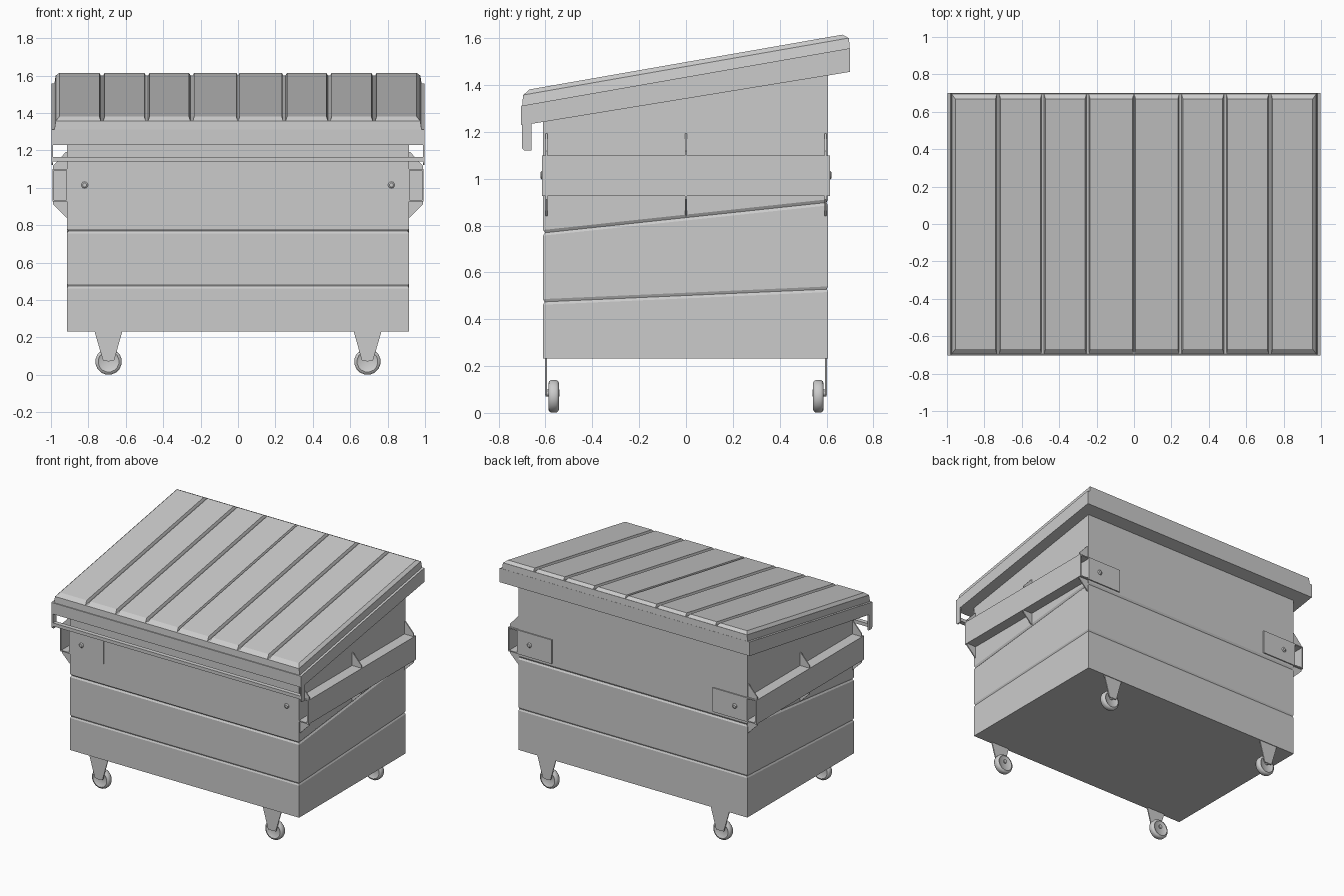
import bpy, bmesh, math

if "Cube" in bpy.data.objects:
    bpy.data.objects.remove(bpy.data.objects["Cube"])


def loft(name, rings, mirror="", smooth=False):
    """Skin a stack of equal-length rings, cap both ends, mirror about the world axes."""
    bm = bmesh.new()
    vs = [[bm.verts.new(p) for p in r] for r in rings]
    n = len(rings[0])
    for a, b in zip(vs, vs[1:]):
        for i in range(n):
            j = (i + 1) % n
            bm.faces.new((a[i], a[j], b[j], b[i]))
    bm.faces.new(vs[0])
    bm.faces.new(vs[-1])
    bmesh.ops.recalc_face_normals(bm, faces=bm.faces)
    me = bpy.data.meshes.new(name)
    bm.to_mesh(me)
    bm.free()
    ob = bpy.data.objects.new(name, me)
    bpy.context.collection.objects.link(ob)
    if mirror:
        m = ob.modifiers.new("mirror", "MIRROR")
        m.use_axis = ("x" in mirror, "y" in mirror, False)
        m.use_mirror_merge = False
    if smooth:
        bpy.ops.object.select_all(action="DESELECT")
        bpy.context.view_layer.objects.active = ob
        ob.select_set(True)
        bpy.ops.object.shade_smooth_by_angle(angle=math.radians(40))
    return ob


def rect(x0, x1, y0, y1, zf, zb):
    """Rectangle in plan, height zf along the front edge and zb along the back."""
    return [(x0, y0, zf), (x1, y0, zf), (x1, y1, zb), (x0, y1, zb)]


def box(name, x0, x1, y0, y1, z0, z1, mirror=""):
    return loft(name, [rect(x0, x1, y0, y1, z, z) for z in (z0, z1)], mirror)


def prism_x(name, yz, x0, x1, mirror=""):
    return loft(name, [[(x, y, z) for y, z in yz] for x in (x0, x1)], mirror)


def prism_y(name, xz, y0, y1, mirror=""):
    return loft(name, [[(x, y, z) for x, z in xz] for y in (y0, y1)], mirror)


def lathe_y(name, cx, cz, profile, n=16, mirror="xy", smooth=True):
    """Round part about a y axis; profile is (y, radius)."""
    ang = [2 * math.pi * (i + 0.5) / n for i in range(n)]
    return loft(name, [[(cx + r * math.cos(a), y, cz + r * math.sin(a)) for a in ang]
                       for y, r in profile], mirror, smooth)


# Body: tapered heights front to back with two creased grooves
def body_ring(zf, zb, d=0.0):
    return rect(-0.915 + d, 0.915 - d, -0.61 + d, 0.607 - d, zf, zb)


loft("bin_body", [body_ring(0.232, 0.232),
                  body_ring(0.462, 0.516), body_ring(0.474, 0.528, 0.006), body_ring(0.486, 0.54),
                  body_ring(0.757, 0.886), body_ring(0.769, 0.898, 0.008), body_ring(0.781, 0.912),
                  body_ring(1.27, 1.48)])

# Sloped rim skirt under the lid
prism_x("rim_skirt", [(-0.704, 1.311), (-0.704, 1.23), (-0.655, 1.235),
                      (0.70, 1.456), (0.70, 1.557)], -0.998, 0.998)


# Lid: slab with eight raised panels separated by grooves
def lid_ring(x0, x1, y, h):
    z = lambda v: 1.434 + 0.175 * v + h
    return rect(x0, x1, -y, y, z(-y), z(y))


loft("lid_slab", [lid_ring(-0.982, 0.982, 0.699, -0.005), lid_ring(-0.975, 0.975, 0.696, 0.045)])
edges = [0.0, 0.248, 0.487, 0.727, 0.975]
for i in range(4):
    lo = edges[i] + (0.006 if i else 0.001)
    hi = edges[i + 1] - (0.006 if i < 3 else 0)
    loft(f"lid_panel_{i + 1}", [
        lid_ring(lo, hi, 0.696, 0.044),
        lid_ring(lo + 0.008, hi - (0.008 if i < 3 else 0.02), 0.668, 0.064)], "x")

# Front grab bar and its end hangers
box("front_bar", -0.99, 0.99, -0.70, -0.668, 1.14, 1.164)
prism_x("bar_hanger", [(-0.70, 1.24), (-0.70, 1.13), (-0.692, 1.121),
                       (-0.66, 1.121), (-0.66, 1.245)], 0.988, 0.998, "x")

# Fork pockets: open channels along each side
box("pocket_outer_wall", 0.983, 0.992, -0.615, 0.615, 0.927, 1.10, "x")
box("pocket_top", 0.91, 0.985, -0.613, 0.613, 1.092, 1.10, "x")
box("pocket_bottom", 0.91, 0.985, -0.613, 0.613, 0.927, 0.935, "x")

# Pocket end plates wrapped onto the front and back faces, with bolts
box("pocket_face_plate", 0.643, 0.918, -0.615, -0.60, 0.927, 1.10, "xy")
lathe_y("plate_bolt", 0.82, 1.015, [(-0.61, 0.018), (-0.617, 0.018), (-0.622, 0.011)], 10, smooth=False)

# Gussets above and below each pocket
upper = [(0.91, 1.195), (0.922, 1.19), (0.988, 1.118), (0.988, 1.095), (0.91, 1.095)]
lower = [(0.91, 0.838), (0.918, 0.842), (0.988, 0.912), (0.988, 0.93), (0.91, 0.93)]
for label, shape in (("upper", upper), ("lower", lower)):
    prism_y(f"{label}_end_gusset", shape, -0.60, -0.592, "xy")
    prism_y(f"{label}_middle_gusset", shape, -0.004, 0.004, "x")
box("pocket_divider", 0.91, 0.985, -0.004, 0.004, 0.93, 1.095, "x")

# Casters: bracket plate, tyre and hub
prism_y("caster_bracket", [(0.618, 0.235), (0.768, 0.235), (0.722, 0.078), (0.662, 0.078)],
        -0.602, -0.594, "xy")
lathe_y("caster_wheel", 0.692, 0.071, [(-0.582, 0.046), (-0.588, 0.056), (-0.584, 0.066),
        (-0.576, 0.071), (-0.554, 0.071), (-0.546, 0.066), (-0.542, 0.056), (-0.548, 0.046)])
lathe_y("caster_axle", 0.692, 0.085, [(-0.60, 0.014), (-0.54, 0.014)], 10)
